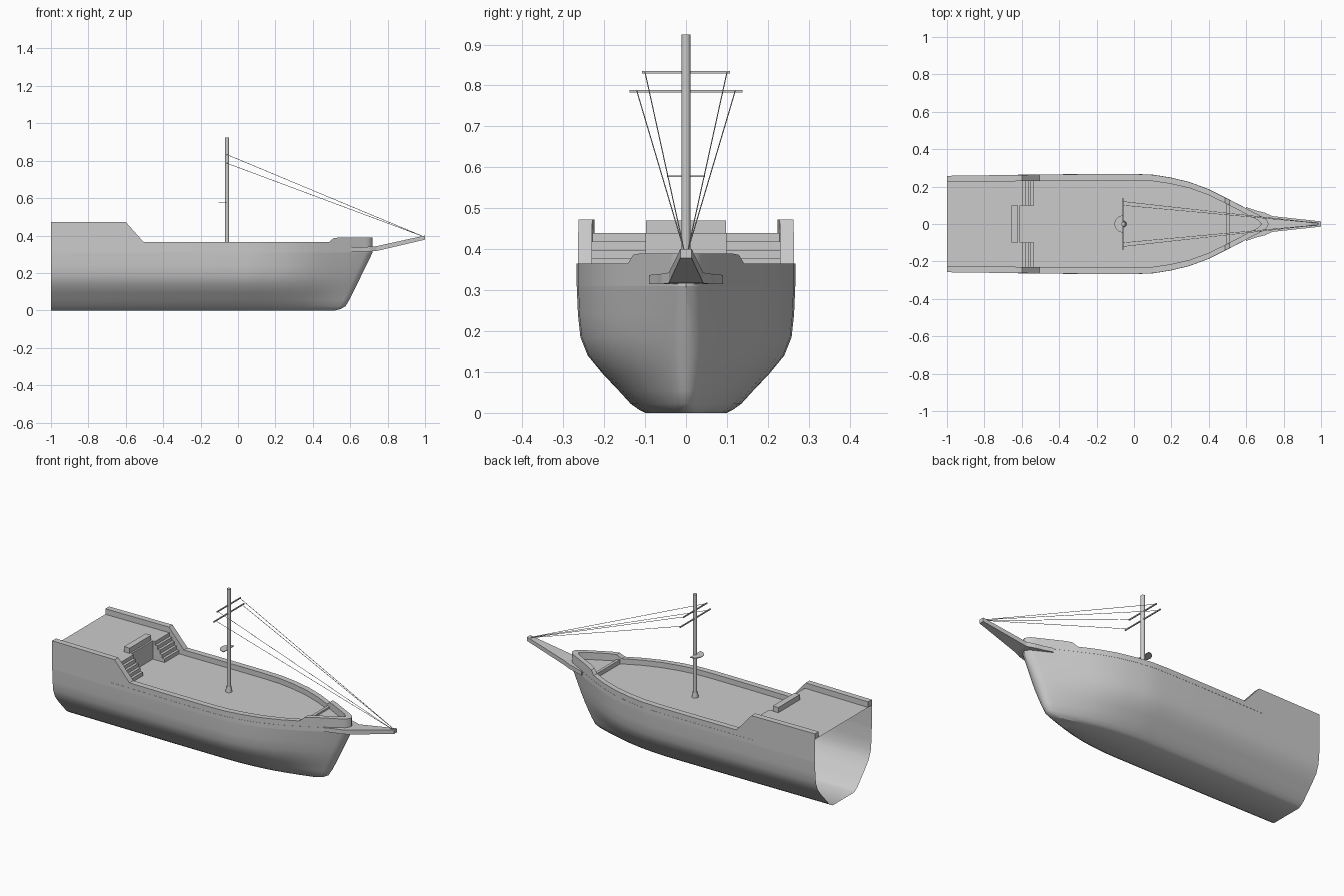
import bpy, bmesh, math
from mathutils import Vector

if "Cube" in bpy.data.objects:
    bpy.data.objects.remove(bpy.data.objects["Cube"])

SHADE = (0.6, 0.6, 0.6, 1)
grey = bpy.data.materials.new("light grey")
grey.use_nodes = True
grey.diffuse_color = SHADE
grey.node_tree.nodes["Principled BSDF"].inputs["Base Color"].default_value = SHADE


def lerp(table, v):
    """Piecewise linear lookup."""
    if v <= table[0][0]:
        return table[0][1]
    for (a, p), (b, q) in zip(table, table[1:]):
        if v <= b:
            return p + (q - p) * (v - a) / (b - a)
    return table[-1][1]


def finish(name, bm, smooth=False):
    bmesh.ops.remove_doubles(bm, verts=bm.verts, dist=0.0002)
    bmesh.ops.recalc_face_normals(bm, faces=bm.faces)
    mesh = bpy.data.meshes.new(name)
    bm.to_mesh(mesh)
    bm.free()
    obj = bpy.data.objects.new(name, mesh)
    bpy.context.collection.objects.link(obj)
    mesh.materials.append(grey)
    if smooth:
        bpy.ops.object.select_all(action='DESELECT')
        obj.select_set(True)
        bpy.context.view_layer.objects.active = obj
        bpy.ops.object.shade_smooth_by_angle(angle=math.radians(32))


def box(name, x, y, z):
    bm = bmesh.new()
    bmesh.ops.create_cube(bm, size=1)
    for v in bm.verts:
        v.co = [r[0] + (c + 0.5) * (r[1] - r[0]) for r, c in zip((x, y, z), v.co)]
    finish(name, bm)


def rod(name, a, b, r, r2, sides=16):
    a, b = Vector(a), Vector(b)
    bm = bmesh.new()
    bmesh.ops.create_cone(bm, cap_ends=True, segments=sides, radius1=r,
                          radius2=r2, depth=(b - a).length)
    rot = (b - a).to_track_quat('Z', 'Y')
    for v in bm.verts:
        v.co = rot @ v.co + (a + b) / 2
    finish(name, bm, True)


def skin(bm, rows):
    """Quads between neighbouring rows of points."""
    grid = [[bm.verts.new(p) for p in row] for row in rows]
    for r, s in zip(grid, grid[1:]):
        for i in range(len(r) - 1):
            bm.faces.new((r[i], r[i + 1], s[i + 1], s[i]))


# Hull lines: midship section, stem rake, plan taper and sheer
SECTION = [(0, 0.1), (0.008, 0.115), (0.022, 0.135), (0.055, 0.165), (0.095, 0.203),
           (0.14, 0.24), (0.185, 0.258), (0.24, 0.264), (0.31, 0.267)]
STEM = [(0, 0.52), (0.008, 0.55), (0.022, 0.575), (0.055, 0.595), (0.095, 0.615), (0.31, 0.72)]
TAPER = [(0, 1), (0.14, 0.985), (0.27, 0.93), (0.41, 0.84), (0.55, 0.7), (0.685, 0.52),
         (0.82, 0.33), (0.92, 0.19), (0.975, 0.11), (0.993, 0.05), (1, 0)]
SHEER = [(-0.6, 0.472), (-0.505, 0.365), (0.49, 0.365), (0.515, 0.39)]
AFT = [-1, -0.8, -0.61, -0.6, -0.505, -0.25]
FORE = [0, 0.07, 0.14, 0.2, 0.27, 0.34, 0.41, 0.48, 0.55, 0.62, 0.676, 0.71, 0.76,
        0.82, 0.87, 0.92, 0.95, 0.975, 0.993, 1]
RIM, DECK, QUARTER = 0.31, 0.335, 0.44


def breadth(x, z):
    y = lerp(SECTION, z)
    if x < 0:
        return y * lerp([(-1, 0.965), (-0.6, 0.985), (-0.2, 1)], x)
    return y * lerp(TAPER, x / lerp(STEM, z)) ** (0.8 + 0.2 * min(z / RIM, 1))


def level(z):
    xs = AFT + [t * lerp(STEM, z) for t in FORE]
    return [(x, breadth(x, z), z) for x in xs]


def inner(x):
    x = min(x, 0.685)
    wall = lerp([(0.1, 0.034), (0.5, 0.03)], x)
    return x, max(breadth(x, RIM) - wall, 0) if x < 0.68 else 0


def mirrored(bm, rows):
    for side in (1, -1):
        skin(bm, [[(x, y * side, z) for x, y, z in row] for row in rows])


# Hull shell, mirrored across the centreline and open at the stern
bm = bmesh.new()
mirrored(bm, [[(p[0], 0, 0) for p in level(0)]] + [level(z) for z, _ in SECTION])
bmesh.ops.dissolve_degenerate(bm, dist=0.0001, edges=bm.edges)
finish("hull", bm, True)

# Bulwark: upright topsides, flat cap and inner face down to the decks
top_xs = [p[0] for p in level(RIM)]
bm = bmesh.new()
mirrored(bm, [level(RIM),
              [(x, breadth(x, RIM), lerp(SHEER, x)) for x in top_xs],
              [(*inner(x), lerp(SHEER, x)) for x in top_xs],
              [(*inner(x), QUARTER if x < -0.605 else DECK) for x in top_xs]])
for side in (1, -1):
    out, inn = side * breadth(-1, RIM), side * inner(-1)[1]
    skin(bm, [[(-1, out, 0.472), (-1, inn, 0.472)], [(-1, out, QUARTER), (-1, inn, QUARTER)]])
bmesh.ops.dissolve_degenerate(bm, dist=0.0001, edges=bm.edges)
finish("bulwark", bm, True)


# Decks, given as a half-breadth rule between two stations
def deck(name, x0, x1, z, edge):
    xs = [x0] + [x for x in top_xs if x0 < x < x1] + [x1]
    left = [(x, edge(x), z) for x in xs]
    bm = bmesh.new()
    skin(bm, [left, [(x, -y, z) for x, y, z in left]])
    finish(name, bm)


def under_wall(x):
    return inner(x)[1] + 0.004


deck("main_deck", -0.62, 0.66, DECK, lambda x: breadth(x, RIM) + 0.0008)
deck("quarter_deck", -1, -0.61, QUARTER, lambda x: breadth(x, RIM) - 0.001)
deck("fore_deck", 0.5, 0.68, 0.35, under_wall)
box("fore_deck_beam", (0.494, 0.51), (-0.115, 0.115), (DECK, 0.36))
box("quarter_deck_front", (-0.62, -0.61), (-0.234, 0.234), (DECK, QUARTER))
box("quarter_deck_parapet", (-0.655, -0.62), (-0.098, 0.098), (DECK, 0.47))

# Twin stairs up to the quarter deck
STEPS = 5
for name, y0, y1 in (("left", 0.098, 0.234), ("right", -0.234, -0.098)):
    for i in range(STEPS):
        box(f"{name}_stair_{i + 1}", (-0.62, -0.535 - 0.015 * i), (y0, y1),
            (DECK, DECK + 0.021 * (i + 1)))

# Bowsprit: a tapering beam whose cheeks wrap back along the hull
bm = bmesh.new()
for side in (1, -1):
    stations = []
    for x, y, w, z0, z1 in ((0.6, 0.09, 0.03, 0.315, 0.337), (0.66, 0.07, 0.04, 0.315, 0.339),
                            (0.7, 0.06, 0.06, 0.315, 0.34), (0.74, 0.042, 0.042, 0.317, 0.343),
                            (1, 0.014, 0.014, 0.378, 0.4)):
        a, b = y * side, (y - w) * side
        stations.append([(x, a, z0), (x, a, z1), (x, b, z1), (x, b, z0), (x, a, z0)])
    skin(bm, stations)
    for end in (stations[0], stations[-1]):
        bm.faces.new([bm.verts.new(p) for p in end[:4]])
finish("bowsprit", bm)

# Mast, its foot and the half-round lookout
MAST = -0.058
rod("mast", (MAST, 0, DECK), (MAST, 0, 0.925), 0.011, 0.011)
rod("mast_foot", (MAST, 0, DECK), (MAST, 0, 0.365), 0.018, 0.014)
bm = bmesh.new()
arc = [math.pi * (0.5 + i / 16) for i in range(17)]
face = bm.faces.new([bm.verts.new((MAST + 0.046 * math.cos(a), 0.046 * math.sin(a), 0.576))
                     for a in arc])
up = bmesh.ops.extrude_face_region(bm, geom=[face])["geom"]
bmesh.ops.translate(bm, vec=(0, 0, 0.004),
                    verts=[g for g in up if isinstance(g, bmesh.types.BMVert)])
finish("lookout", bm)

# Yards with stays running to the bowsprit tip
for name, z, half, tie in (("upper", 0.832, 0.108, 0.1), ("lower", 0.786, 0.138, 0.12)):
    box(f"{name}_yard", (MAST - 0.003, MAST + 0.003), (-half, half), (z - 0.003, z + 0.003))
    for side, s in (("left", 1), ("right", -1)):
        rod(f"{name}_{side}_stay", (MAST, s * tie, z), (0.99, s * 0.004, 0.395),
            0.0013, 0.0013, 6)
